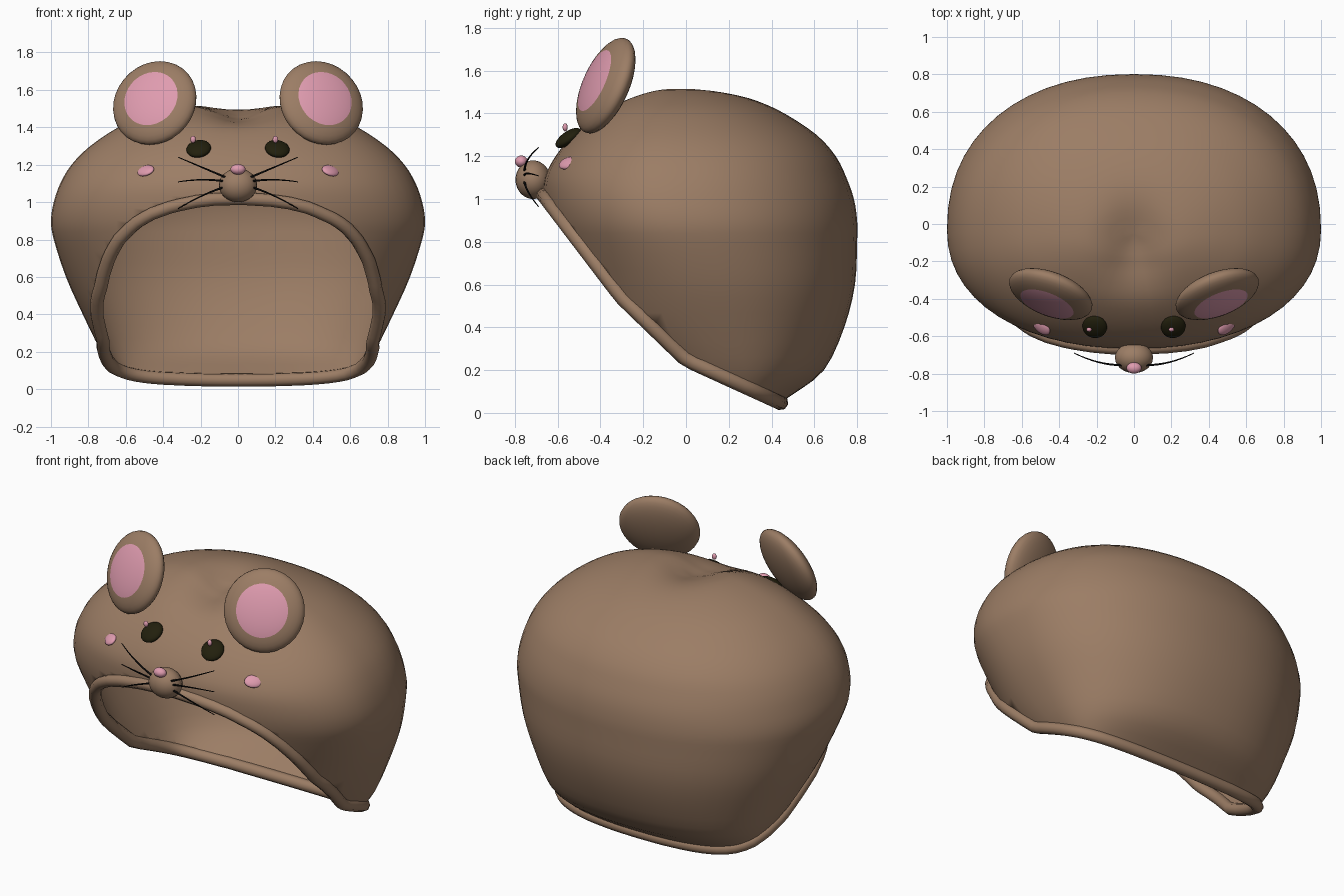
import bpy, bmesh, math
from mathutils import Vector

if "Cube" in bpy.data.objects:
    bpy.data.objects.remove(bpy.data.objects["Cube"])


def material(name, rgb):
    m = bpy.data.materials.new(name)
    m.diffuse_color = (*rgb, 1)
    m.use_nodes = True
    m.node_tree.nodes["Principled BSDF"].inputs["Base Color"].default_value = m.diffuse_color
    return m


BROWN = material("brown fur", (0.33, 0.205, 0.13))
PINK = material("pink", (0.74, 0.33, 0.43))
DARK = material("dark eye", (0.016, 0.014, 0.004))
BLACK = material("black whisker", (0.003, 0.003, 0.003))


def add_mesh(name, bm, *mats):
    me = bpy.data.meshes.new(name)
    bm.to_mesh(me)
    bm.free()
    for m in mats:
        me.materials.append(m)
    me.shade_smooth()
    ob = bpy.data.objects.new(name, me)
    bpy.context.collection.objects.link(ob)
    return ob


def ellipsoid(name, loc, radii, normal, *mats, seg=24, rings=18, cap=None):
    """Ellipsoid whose local z points along normal; cap colours its outer pole."""
    bm = bmesh.new()
    bmesh.ops.create_uvsphere(bm, u_segments=seg, v_segments=rings, radius=1)
    if cap:
        for f in bm.faces:
            f.material_index = int(f.calc_center_median().z > cap)
    for v in bm.verts:
        v.co = Vector(a * b for a, b in zip(v.co, radii))
    ob = add_mesh(name, bm, *mats)
    ob.location = loc
    ob.rotation_mode = 'QUATERNION'
    ob.rotation_quaternion = Vector(normal).to_track_quat('Z', 'Y')
    return ob


def tube(name, pts, radius, mat, cyclic=False, taper=False):
    cu = bpy.data.curves.new(name, 'CURVE')
    cu.dimensions = '3D'
    cu.bevel_depth = radius
    cu.bevel_resolution = 2
    cu.use_fill_caps = True
    sp = cu.splines.new('POLY')
    sp.points.add(len(pts) - 1)
    for i, p in enumerate(pts):
        sp.points[i].co = (*p, 1)
        sp.points[i].radius = 1 - 0.7 * i / len(pts) if taper else 1
    sp.use_cyclic_u = cyclic
    sp.use_smooth = True
    cu.materials.append(mat)
    ob = bpy.data.objects.new(name, cu)
    bpy.context.collection.objects.link(ob)


# Body slices: height, half width, centre y, front y, back y
SLICES = [(-.06, .45, .25, -.1, .30), (.02, .57, .27, -.15, .40),
          (.08, .64, .26, -.2, .49), (.2, .73, .22, -.3, .645),
          (.4, .83, .15, -.5, .74), (.6, .92, .08, -.56, .79),
          (.8, .985, 0, -.62, .80), (.9, 1.0, -.03, -.65, .80),
          (1.0, .985, -.05, -.665, .785), (1.1, .95, -.05, -.66, .75),
          (1.2, .89, -.05, -.61, .70), (1.3, .79, -.05, -.53, .61),
          (1.4, .64, -.05, -.42, .46), (1.46, .50, -.05, -.32, .33),
          (1.5, .36, -.05, -.23, .2), (1.525, .2, -.05, -.16, .07),
          (1.535, .01, -.05, -.06, -.04)]
SEG, STEPS = 56, 3


def catmull(a, b, c, d, t):
    return 0.5 * (2 * b + (c - a) * t + (2 * a - 5 * b + 4 * c - d) * t * t
                  + (3 * b - a - 3 * c + d) * t ** 3)


def power(v, e):
    return math.copysign(abs(v) ** e, v)


# Body shell, lofted through the slices
bm = bmesh.new()
rings = []
n = len(SLICES)
for i in range(n - 1):
    quad = [SLICES[min(max(i + k, 0), n - 1)] for k in (-1, 0, 1, 2)]
    for s in range(STEPS + (i == n - 2)):
        z, w, cy, fr, bk = (catmull(*p, s / STEPS) for p in zip(*quad))
        ring = []
        for j in range(SEG):
            a = 2 * math.pi * j / SEG
            x = w * power(math.cos(a), 2 / 2.2)
            sy = power(math.sin(a), 2 / 2.2)
            y = cy + sy * ((bk - cy) if sy > 0 else (cy - fr))
            # pinched dip on top, between the ears
            dip = .085 * math.exp(-(x / .15) ** 2 - ((y + .13) / .22) ** 2)
            ring.append(bm.verts.new((x, y, z - dip * (z > 1.2))))
        rings.append(ring)
for r0, r1 in zip(rings, rings[1:]):
    for j in range(SEG):
        k = (j + 1) % SEG
        bm.faces.new((r0[j], r0[k], r1[k], r1[j]))
bm.faces.new(rings[-1])

# Slanted opening, cut by three planes
LINE = [(-.635, .98), (-.3, .54), (0, .25), (.45, .045)]
for (y0, z0), (y1, z1) in zip(LINE, LINE[1:]):
    bmesh.ops.bisect_plane(bm, geom=bm.verts[:] + bm.edges[:] + bm.faces[:],
                           plane_co=(0, y0, z0), plane_no=(0, z1 - z0, y0 - y1),
                           clear_outer=True)
bmesh.ops.remove_doubles(bm, verts=bm.verts[:], dist=.002)

# Walk the opening edge to get the rim path
edges = [e for e in bm.edges if e.is_boundary]
start = edges[0].verts[0]
path, prev, cur = [], None, start
while True:
    path.append(cur.co.copy())
    nxt = [e for e in cur.link_edges if e.is_boundary and e is not prev]
    prev = nxt[0]
    cur = prev.other_vert(cur)
    if cur is start or len(path) > 1000:
        break
# even spacing
rim, loop, gap = [path[0]], path + [path[0]], .05
for a, b in zip(loop, loop[1:]):
    while (b - rim[-1]).length > gap:
        rim.append(rim[-1] + (b - rim[-1]).normalized() * gap)
if (rim[-1] - rim[0]).length < gap * .6:
    rim.pop()
tube("opening_rim", rim, .036, BROWN, cyclic=True)

body = add_mesh("body_shell", bm, BROWN)
sol = body.modifiers.new("thickness", 'SOLIDIFY')
sol.thickness = .025
sol.offset = -1

# Paired face parts
for s, side in ((-1, "left"), (1, "right")):
    ellipsoid(side + "_ear", (s * .445, -.375, 1.53), (.235, .24, .08),
              (s * .33, -.85, .38), BROWN, PINK, seg=32, cap=.76)
    ellipsoid(side + "_eye", (s * .21, -.55, 1.285), (.066, .07, .03),
              (s * .12, -.55, .8), DARK)
    ellipsoid(side + "_cheek", (s * .495, -.55, 1.168), (.055, .04, .018),
              (s * .45, -.5, .74), PINK)
    ellipsoid(side + "_eye_glint", (s * .22 - .02, -.565, 1.335),
              (.015, .012, .019), (0, 0, 1), PINK, seg=12, rings=8)
    # Whiskers curving out from the snout
    for k, (z0, zm, z1) in enumerate(((1.13, 1.185, 1.24), (1.11, 1.13, 1.108),
                                      (1.085, 1.045, .965))):
        pts = []
        for i in range(9):
            t = i / 8
            z = (1 - t) ** 2 * z0 + 2 * t * (1 - t) * zm + t * t * z1
            pts.append((s * (.06 + .26 * t), -.755 + .065 * t * t, z))
        tube(f"{side}_whisker_{k + 1}", pts, .006, BLACK, taper=True)

# Snout and nose
ellipsoid("snout", (0, -.715, 1.09), (.102, .082, .09), (0, 0, 1), BROWN)
ellipsoid("nose", (0, -.77, 1.175), (.04, .03, .028), (0, 0, 1), PINK)
